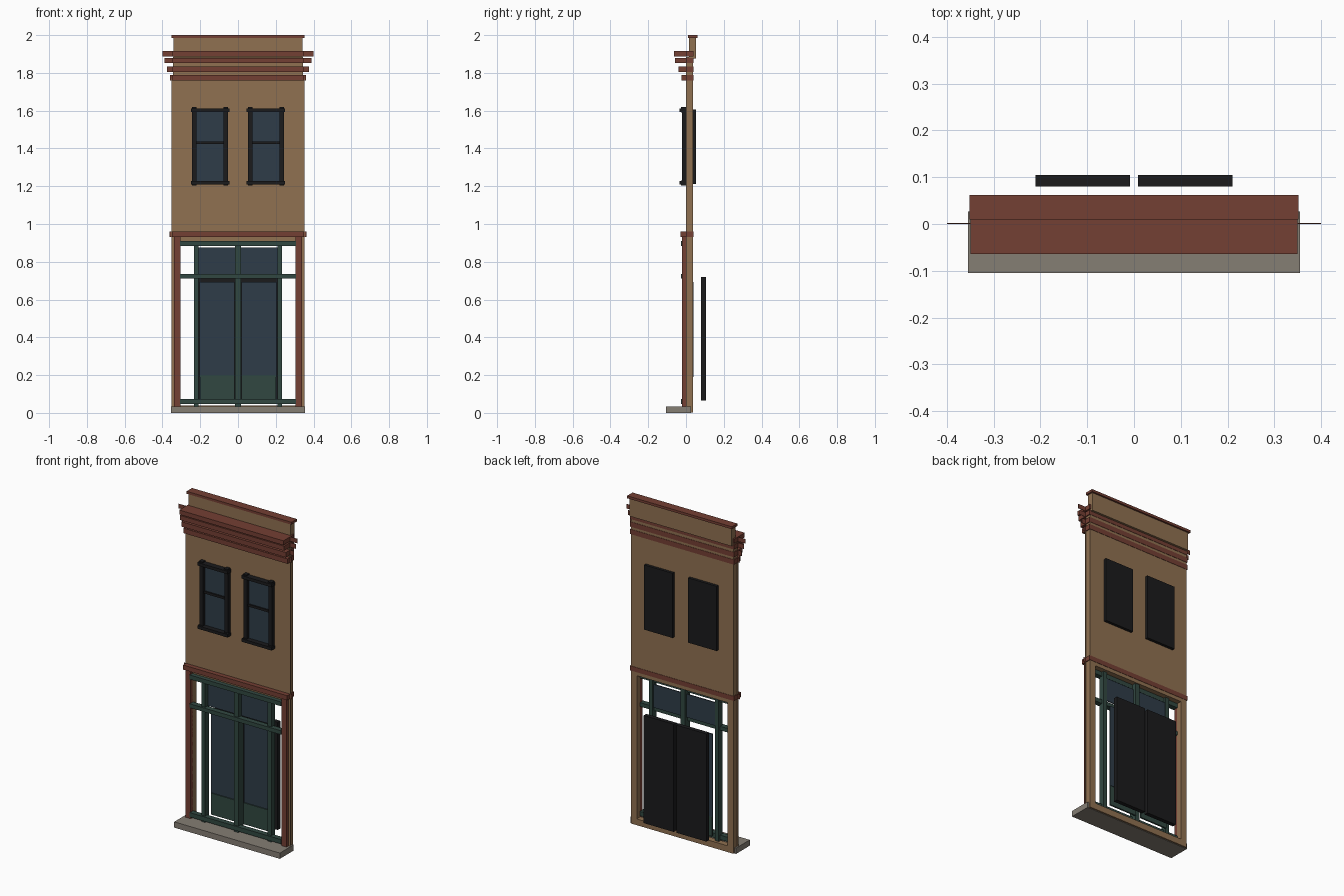
import bpy


def material(name, rgb):
    m = bpy.data.materials.new(name)
    m.diffuse_color = (*rgb, 1)
    return m


TAN = material("tan wall", (0.28, 0.165, 0.083))
RED = material("brick red trim", (0.175, 0.05, 0.033))
STONE = material("grey stone", (0.235, 0.21, 0.175))
GREEN = material("dark green frame", (0.031, 0.064, 0.053))
GLASS = material("blue grey glass", (0.028, 0.046, 0.066))
BLACK = material("black trim", (0.011, 0.011, 0.012))


def box(name, mat, x0, x1, y0, y1, z0, z1):
    """Box given by its limits on each axis."""
    verts = [(x, y, z) for x in (x0, x1) for y in (y0, y1) for z in (z0, z1)]
    faces = [(0, 1, 3, 2), (4, 6, 7, 5), (0, 4, 5, 1),
             (2, 3, 7, 6), (0, 2, 6, 4), (1, 5, 7, 3)]
    me = bpy.data.meshes.new(name)
    me.from_pydata(verts, [], faces)
    me.materials.append(mat)
    ob = bpy.data.objects.new(name, me)
    bpy.context.collection.objects.link(ob)
    return ob


def wide(name, mat, half, y0, y1, z0, z1):
    """Box centred on x = 0."""
    return box(name, mat, -half, half, y0, y1, z0, z1)


def pair(name, mat, x0, x1, y0, y1, z0, z1):
    """The same box on the left and on the right."""
    box(name + "_right", mat, x0, x1, y0, y1, z0, z1)
    box(name + "_left", mat, -x1, -x0, y0, y1, z0, z1)


def band(name, y0, z0, z1, flange):
    """Moulding through the wall, with a thin flange past each end."""
    wide(name, RED, 0.35, y0, 0.039, z0, z1)
    pair(name + "_flange", RED, 0.35, flange, 0.0, 0.002, z0, z1)


# Doorstep and wall shell
wide("doorstep", STONE, 0.355, -0.105, 0.027, 0.0, 0.035)
wide("threshold", TAN, 0.345, 0.0, 0.037, 0.002, 0.04)
wide("upper_wall", TAN, 0.345, 0.0, 0.037, 0.91, 1.885)
pair("wall_jamb", TAN, 0.305, 0.345, 0.0, 0.037, 0.035, 0.93)
pair("wall_edge_strip", TAN, 0.345, 0.352, 0.0, 0.002, 0.035, 1.77)

# Parapet and its cap
wide("parapet", TAN, 0.342, 0.015, 0.052, 1.875, 1.986)
wide("parapet_cap", RED, 0.352, 0.01, 0.062, 1.985, 2.0)

# Stepped cornice and the band over the shopfront
for i, (y0, z0, z1, fl) in enumerate([(-0.025, 1.76, 1.79, 0.36),
                                      (-0.041, 1.805, 1.835, 0.375),
                                      (-0.058, 1.852, 1.88, 0.39),
                                      (-0.064, 1.888, 1.915, 0.40)]):
    band(f"cornice_step_{i + 1}", y0, z0, z1, fl)
band("shopfront_band", -0.028, 0.932, 0.96, 0.363)

# Upper windows with frames and backing panels
for side, cx in (("left", -0.148), ("right", 0.148)):
    n = side + "_window_"
    box(n + "glass", GLASS, cx - 0.08, cx + 0.08, -0.004, 0.001, 1.21, 1.605)
    for k, s in (("outer", -1), ("inner", 1)):
        px = cx + s * 0.084
        box(n + k + "_post", BLACK, px - 0.012, px + 0.012, -0.02, 0.001, 1.21, 1.605)
        box(n + k + "_top_block", BLACK, px - 0.012, px + 0.012, -0.026, 0.001, 1.59, 1.619)
        box(n + k + "_foot_block", BLACK, px - 0.012, px + 0.012, -0.026, 0.001, 1.205, 1.23)
    box(n + "lintel", BLACK, cx - 0.102, cx + 0.102, -0.034, 0.001, 1.594, 1.612)
    box(n + "sill", BLACK, cx - 0.102, cx + 0.102, -0.034, 0.001, 1.21, 1.228)
    box(n + "middle_bar", BLACK, cx - 0.08, cx + 0.08, -0.012, 0.001, 1.423, 1.437)
    box(n + "backing", BLACK, cx - 0.096, cx + 0.096, 0.036, 0.054, 1.213, 1.606)

# Shopfront columns, posts and rails
pair("column", RED, 0.305, 0.34, -0.02, 0.004, 0.035, 0.935)
pair("shopfront_post", GREEN, 0.21, 0.234, -0.015, 0.02, 0.035, 0.91)
wide("centre_post", GREEN, 0.015, -0.018, 0.03, 0.035, 0.91)
for label, z0, z1 in (("bottom", 0.047, 0.074), ("transom", 0.711, 0.735),
                      ("top", 0.884, 0.91)):
    wide(label + "_rail", GREEN, 0.308, -0.026, 0.006, z0, z1)

# Transom glass, doors and the dark panels behind them
pair("transom_glass", GLASS, 0.016, 0.208, 0.01, 0.016, 0.735, 0.876)
pair("door_glass", GLASS, 0.018, 0.205, 0.034, 0.04, 0.19, 0.693)
pair("door_kick_panel", GREEN, 0.018, 0.2, 0.028, 0.038, 0.07, 0.2)
pair("door_backing", BLACK, 0.009, 0.211, 0.08, 0.105, 0.066, 0.72)
